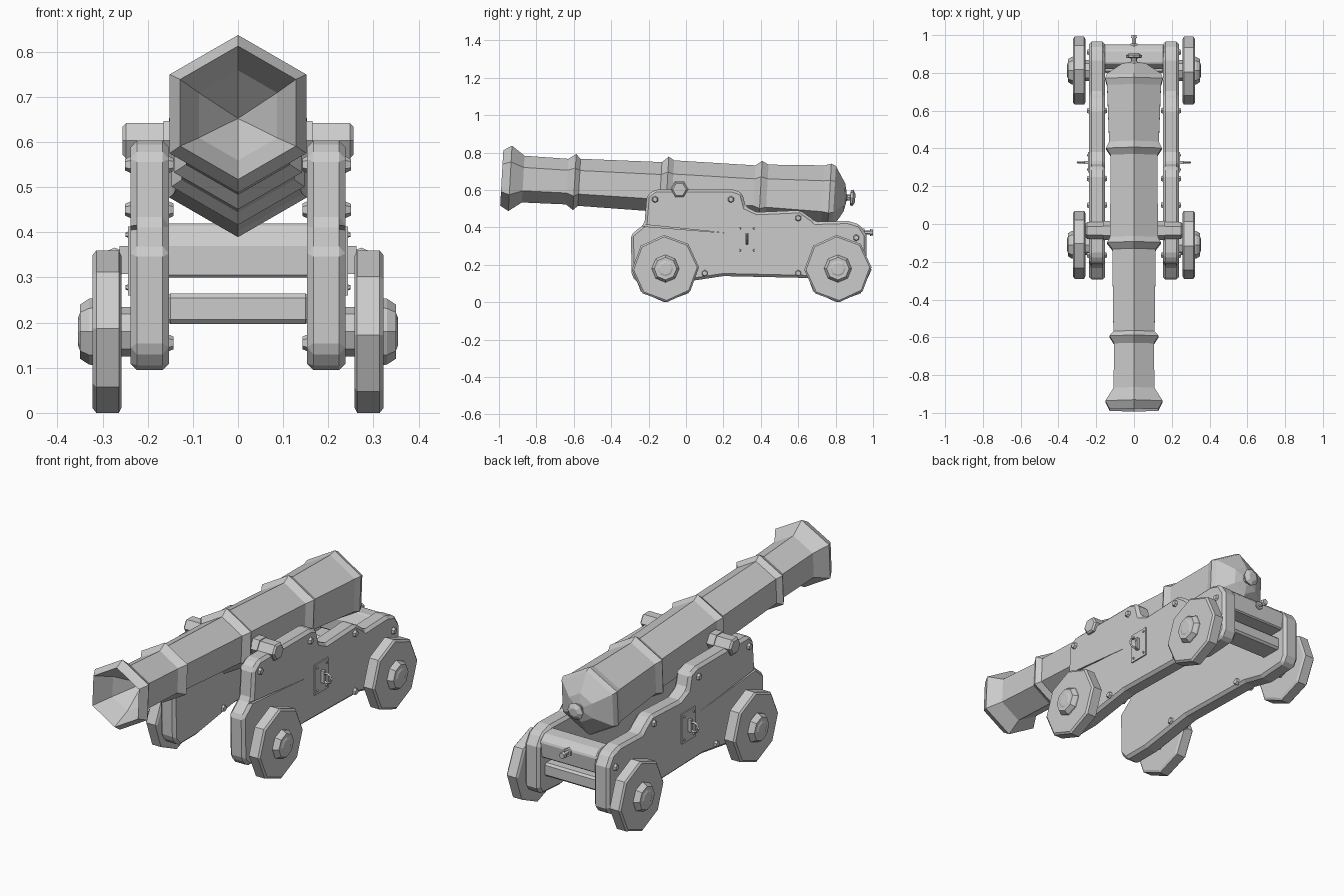
import bpy, bmesh, math
from mathutils import Matrix, Vector

cube = bpy.data.objects.get("Cube")
if cube:
    bpy.data.objects.remove(cube, do_unlink=True)

GREY = (0.6, 0.6, 0.6, 1)
mat = bpy.data.materials.new("plain_grey")
mat.use_nodes = True
mat.diffuse_color = GREY
mat.node_tree.nodes["Principled BSDF"].inputs["Base Color"].default_value = GREY


def finish(name, bm, bevel=0):
    """Turn a bmesh into a flat-shaded object."""
    bmesh.ops.recalc_face_normals(bm, faces=bm.faces)
    mesh = bpy.data.meshes.new(name)
    bm.to_mesh(mesh)
    bm.free()
    mesh.materials.append(mat)
    obj = bpy.data.objects.new(name, mesh)
    bpy.context.collection.objects.link(obj)
    if bevel:
        mod = obj.modifiers.new("chamfer", "BEVEL")
        mod.width, mod.segments, mod.limit_method = bevel, 1, "ANGLE"
        mod.angle_limit = math.radians(35)
    return obj


def lathe(name, profile, sides, origin, axis, start=0.0):
    """Spin (distance, radius) pairs around an axis; radius 0 makes a tip."""
    bm = bmesh.new()
    axis = Vector(axis).normalized()
    side = axis.cross(Vector((0, 0, 1))).normalized()
    up = side.cross(axis)
    rings = []
    for d, r in profile:
        centre = Vector(origin) + axis * d
        if r == 0:
            rings.append([bm.verts.new(centre)] * sides)
            continue
        angles = [start + math.tau * i / sides for i in range(sides)]
        rings.append([bm.verts.new(centre + (up * math.cos(a) + side * math.sin(a)) * r)
                      for a in angles])
    for a, b in zip(rings, rings[1:]):
        for i in range(sides):
            j = (i + 1) % sides
            bm.faces.new(list(dict.fromkeys((a[i], a[j], b[j], b[i]))))
    for ring, (_, r) in ((rings[0], profile[0]), (rings[-1], profile[-1])):
        if r:
            bm.faces.new(ring)
    return finish(name, bm)


def slab(name, outline, x0, x1, bevel=0):
    """Extrude a (y, z) outline from x0 to x1."""
    bm = bmesh.new()
    face = bm.faces.new([bm.verts.new((x0, y, z)) for y, z in outline])
    new = bmesh.ops.extrude_face_region(bm, geom=[face])["geom"]
    bmesh.ops.translate(bm, vec=(x1 - x0, 0, 0),
                        verts=[v for v in new if isinstance(v, bmesh.types.BMVert)])
    return finish(name, bm, bevel)


def box(y0, y1, z0, z1):
    return [(y0, z0), (y1, z0), (y1, z1), (y0, z1)]


# Barrel: six-sided, with hoops, flared muzzle, funnelled bore and domed breech
MUZZLE = Vector((0, -0.985, 0.665))
AIM = Vector((0, 1, -0.057))
lathe("barrel", [
    (0.22, 0), (0.1, 0.1), (0, 0.148), (0.045, 0.175), (0.115, 0.125),
    (0.35, 0.122), (0.39, 0.15), (0.415, 0.126),
    (0.85, 0.133), (0.885, 0.164), (0.915, 0.146),
    (1.35, 0.144), (1.385, 0.17), (1.42, 0.152),
    (1.72, 0.165), (1.755, 0.176), (1.78, 0.165), (1.835, 0.075), (1.845, 0.03)],
    6, MUZZLE, AIM)
lathe("breech_knob", [(1.83, 0.035), (1.85, 0.016), (1.865, 0.016), (1.868, 0.04),
                      (1.88, 0.044), (1.893, 0.022)], 8, MUZZLE, AIM)

# Stepped outline of a carriage cheek
CHEEK = [(-0.29, 0.14), (-0.25, 0.095), (-0.1, 0.095), (0.2, 0.14), (0.65, 0.13),
         (0.78, 0.1), (0.94, 0.11), (0.965, 0.15), (0.965, 0.36), (0.93, 0.415),
         (0.865, 0.435), (0.69, 0.43), (0.67, 0.45), (0.61, 0.492), (0.38, 0.482),
         (0.32, 0.51), (0.3, 0.585), (0.25, 0.603), (-0.165, 0.603), (-0.21, 0.57),
         (-0.222, 0.42), (-0.295, 0.36)]
BOLTS = [(-0.165, 0.55), (0.24, 0.55), (0.1, 0.155), (0.6, 0.155), (0.6, 0.45), (0.91, 0.345)]

for s, side in ((1, "left"), (-1, "right")):
    out = (s, 0, 0)
    cheek = slab(side + "_cheek", CHEEK, s * 0.153, s * 0.238, 0.014)

    # Split in the timber
    crack = slab(side + "_crack_cutter", [(-0.24, 0.417), (0.22, 0.37), (-0.24, 0.407)],
                 s * 0.225, s * 0.3)
    crack.hide_render = True
    crack.hide_viewport = True
    crack.display_type = "WIRE"
    cut = cheek.modifiers.new("split", "BOOLEAN")
    cut.operation, cut.object, cut.solver = "DIFFERENCE", crack, "EXACT"

    # Through bolts with heads on both faces
    for i, (y, z) in enumerate(BOLTS):
        lathe(f"{side}_bolt_{i + 1}", [(0.143, 0.014), (0.152, 0.018), (0.239, 0.018),
                                       (0.25, 0.013)], 6, (0, y, z), out)

    # Trunnion and its collar
    lathe(side + "_trunnion", [(0.08, 0.05), (0.165, 0.05), (0.165, 0.045), (0.248, 0.045),
                               (0.256, 0.036)], 6, (0, -0.035, 0.603), out, math.pi / 6)

    # Ring plate with corner rivets
    slab(side + "_ring_plate", box(0.272, 0.38, 0.26, 0.413), s * 0.236, s * 0.244)
    for y in (0.288, 0.364):
        for z in (0.278, 0.395):
            lathe(side + "_plate_rivet", [(0.242, 0.007), (0.249, 0.005)], 6, (0, y, z), out)
    slab(side + "_ring_staple", box(0.318, 0.334, 0.308, 0.37), s * 0.24, s * 0.262)
    bpy.ops.mesh.primitive_torus_add(major_segments=8, minor_segments=4, major_radius=0.025,
                                     minor_radius=0.006, location=(s * 0.273, 0.326, 0.335),
                                     rotation=(math.pi / 2, 0, 0))
    ring = bpy.context.object
    ring.name = side + "_ring"
    ring.data.materials.append(mat)

    # Eight-sided wheels, hubs and axle stubs
    for y, end in ((-0.11, "front"), (0.812, "rear")):
        at = (0, y, 0.18)
        lathe(f"{side}_{end}_axle", [(0.16, 0.055), (0.27, 0.055)], 8, at, out)
        lathe(f"{side}_{end}_wheel", [(0.258, 0.168), (0.264, 0.18), (0.314, 0.18),
                                      (0.322, 0.17)], 8, at, out, 0.04)
        lathe(f"{side}_{end}_hub", [(0.31, 0.075), (0.33, 0.073), (0.35, 0.06), (0.35, 0.042),
                                    (0.354, 0.032)], 8, at, out)

# Rear cross beams between the cheeks
slab("upper_beam", [(0.82, 0.3), (0.94, 0.3), (0.95, 0.385), (0.92, 0.415),
                    (0.85, 0.42), (0.82, 0.37)], -0.16, 0.16, 0.006)
slab("lower_beam", box(0.8, 0.92, 0.197, 0.265), -0.16, 0.16, 0.01)

# Eye bolt on the back of the upper beam
lathe("rear_eye_bolt", [(0.93, 0.022), (0.955, 0.022), (0.955, 0.011), (0.985, 0.011),
                        (0.985, 0.018), (1.0, 0.015)], 6, (0, 0, 0.373), (0, 1, 0))
